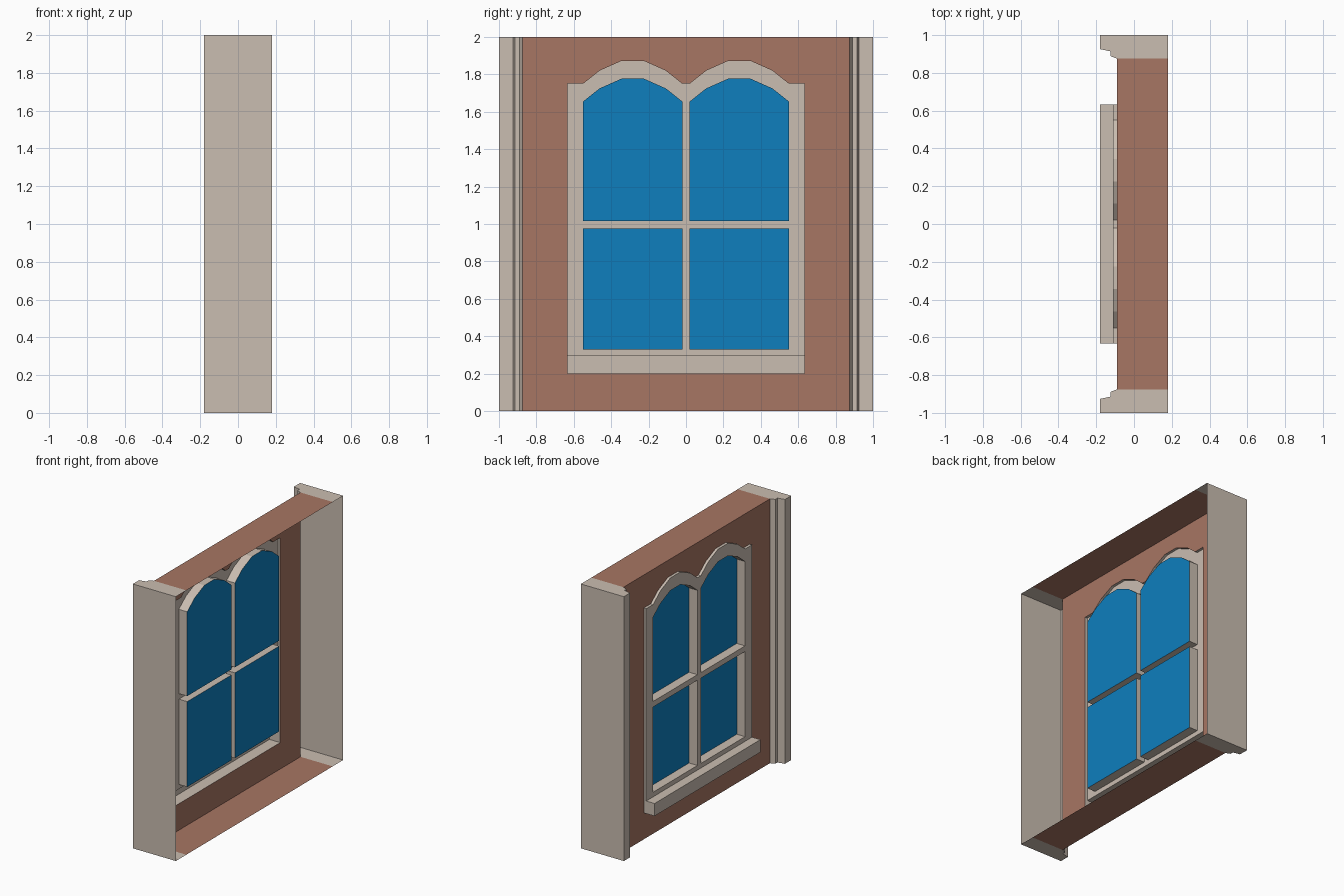
import bpy
import bmesh
from mathutils import Vector

cube = bpy.data.objects.get("Cube")
if cube:
    bpy.data.objects.remove(cube, do_unlink=True)


def material(name, color):
    m = bpy.data.materials.new(name)
    m.use_nodes = True
    m.diffuse_color = (*color, 1)
    m.node_tree.nodes["Principled BSDF"].inputs["Base Color"].default_value = (*color, 1)
    return m


STONE = material("pale stone", (0.59, 0.51, 0.44))
BRICK = material("brick red", (0.39, 0.18, 0.126))
GLASS = material("blue glass", (0.0044, 0.209, 0.515))

# Depth planes and main sizes
BACK, WALL, TRIM, SILL, PANE = 0.18, -0.09, -0.11, -0.18, -0.04
WALL_Y, FRAME_Y, HEIGHT = 0.875, 0.633, 2.0
SILL_LOW, SILL_TOP = 0.2, 0.295


def finish(bm, name, mat):
    mesh = bpy.data.meshes.new(name)
    bm.to_mesh(mesh)
    bm.free()
    mesh.materials.append(mat)
    obj = bpy.data.objects.new(name, mesh)
    bpy.context.collection.objects.link(obj)
    return obj


def at_depth(loop, x):
    return [Vector((x, y, z)) for y, z in loop]


def sweep(bm, points, offset, closed=True):
    """Ribbon made by moving a path along an offset."""
    offset = Vector(offset)
    low = [bm.verts.new(p) for p in points]
    high = [bm.verts.new(p + offset) for p in points]
    for i in range(len(points) - (not closed)):
        j = (i + 1) % len(points)
        bm.faces.new((low[i], low[j], high[j], high[i]))


def sheet(bm, loops, x):
    """Flat panel facing -x; the first loop is the outline, others are holes."""
    edges = []
    for loop in loops:
        vs = [bm.verts.new(p) for p in at_depth(loop, x)]
        edges += [bm.edges.new((vs[i - 1], vs[i])) for i in range(len(vs))]
    made = bmesh.ops.triangle_fill(bm, edges=edges, use_beauty=True, normal=(-1, 0, 0))
    faces = [f for f in made["geom"] if isinstance(f, bmesh.types.BMFace)]
    for f in faces:
        f.normal_update()
        if f.normal.x > 0:
            f.normal_flip()


def rectangle(half, low, high):
    return [(-half, low), (half, low), (half, high), (-half, high)]


def arch(side, base):
    """Faceted arch over one half of the window, running toward -y."""
    shape = [(0.265, 0), (0.177, 0.07), (0.06, 0.122)]
    shape += [(-y, z) for y, z in reversed(shape)]
    return [(side * 0.285 + y, base + z) for y, z in shape]


# Window outlines, all running the same way round
crown = [(FRAME_Y, 1.75)] + arch(1, 1.75) + arch(-1, 1.75) + [(-FRAME_Y, 1.75)]
frame_outline = [(-FRAME_Y, SILL_TOP), (FRAME_Y, SILL_TOP)] + crown
wall_opening = [(-FRAME_Y, SILL_LOW), (FRAME_Y, SILL_LOW)] + crown
panes = {}
for side, label in ((1, "left"), (-1, "right")):
    a, b = side * 0.285 - 0.265, side * 0.285 + 0.265
    panes["lower_" + label] = [(a, 0.33), (b, 0.33), (b, 0.975), (a, 0.975)]
    panes["upper_" + label] = [(a, 1.017), (b, 1.017)] + arch(side, 1.655)

# Wall: open-backed panel with top and bottom returns
bm = bmesh.new()
sheet(bm, [rectangle(WALL_Y, 0, HEIGHT), wall_opening], WALL)
for path in ([(-WALL_Y, 0), (WALL_Y, 0)], [(WALL_Y, HEIGHT), (-WALL_Y, HEIGHT)]):
    sweep(bm, at_depth(path, WALL), (BACK - WALL, 0, 0), closed=False)
finish(bm, "wall", BRICK)

# Window frame: front face, outer rim and deep reveals round each pane
bm = bmesh.new()
sheet(bm, [frame_outline] + list(panes.values()), TRIM)
sweep(bm, at_depth(frame_outline[1:] + frame_outline[:1], TRIM),
      (WALL - TRIM, 0, 0), closed=False)
for loop in panes.values():
    sweep(bm, at_depth(loop[::-1], TRIM), (PANE - TRIM, 0, 0))
finish(bm, "window_frame", STONE)

# Glass panes
for label, loop in panes.items():
    bm = bmesh.new()
    sheet(bm, [loop], PANE)
    finish(bm, "glass_" + label, GLASS)

# Sill: hollow ledge below the frame
bm = bmesh.new()
ledge = rectangle(FRAME_Y, SILL_LOW, SILL_TOP)
sheet(bm, [ledge], SILL)
sweep(bm, at_depth(ledge[2:], SILL), (TRIM - SILL, 0, 0), closed=False)
sweep(bm, at_depth(ledge[3:] + ledge[:3], SILL), (WALL - SILL, 0, 0), closed=False)
finish(bm, "sill", STONE)

# Stepped side posts, open at the back
profile = [(BACK, 1), (SILL, 1), (SILL, 0.926), (-0.125, 0.914),
           (-0.125, 0.889), (WALL, WALL_Y)]
for side, label in ((1, "back"), (-1, "front")):
    bm = bmesh.new()
    path = [Vector((x, side * y, 0)) for x, y in profile]
    sweep(bm, path, (0, 0, HEIGHT), closed=False)
    cap = path + [Vector((BACK, side * WALL_Y, 0))]
    bm.faces.new([bm.verts.new(p) for p in reversed(cap)])
    bm.faces.new([bm.verts.new(p + Vector((0, 0, HEIGHT))) for p in cap])
    if side < 0:
        bmesh.ops.reverse_faces(bm, faces=bm.faces[:])
    finish(bm, "post_" + label, STONE)
